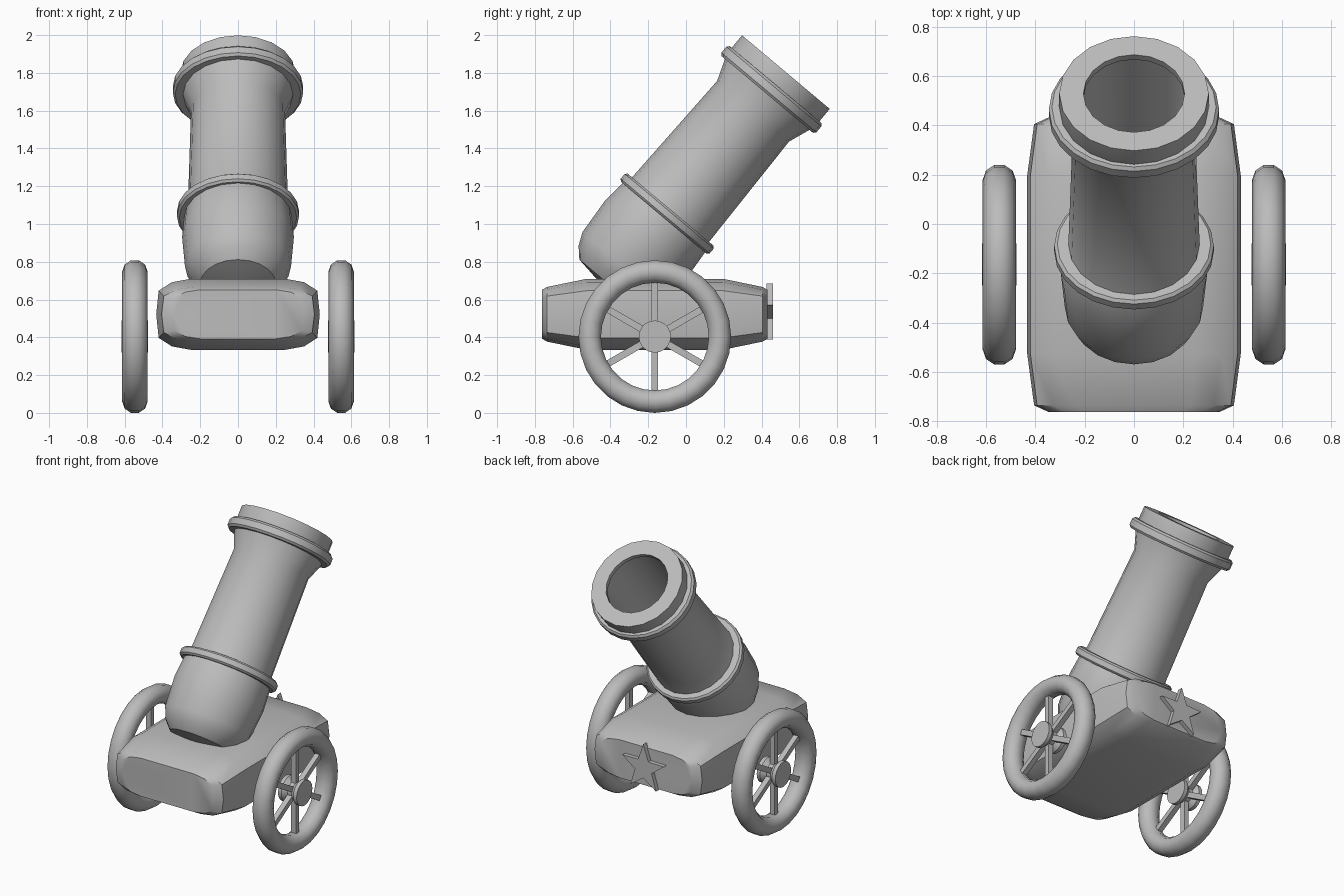
import bpy, bmesh
from math import radians, sin, cos, pi
from mathutils import Matrix, Vector

if "Cube" in bpy.data.objects:
    bpy.data.objects.remove(bpy.data.objects["Cube"], do_unlink=True)

grey = bpy.data.materials.new("plain grey")
grey.use_nodes = True
GREY = (0.5, 0.5, 0.5, 1)
grey.diffuse_color = GREY
grey.node_tree.nodes["Principled BSDF"].inputs["Base Color"].default_value = GREY


def finish(name, bm, matrix=Matrix(), smooth=35):
    """Turn a bmesh into a shaded object."""
    bmesh.ops.remove_doubles(bm, verts=bm.verts, dist=0.0001)
    bmesh.ops.recalc_face_normals(bm, faces=bm.faces)
    mesh = bpy.data.meshes.new(name)
    bm.to_mesh(mesh)
    bm.free()
    mesh.materials.append(grey)
    obj = bpy.data.objects.new(name, mesh)
    bpy.context.collection.objects.link(obj)
    obj.matrix_world = matrix
    if smooth:
        bpy.ops.object.select_all(action="DESELECT")
        obj.select_set(True)
        bpy.context.view_layer.objects.active = obj
        bpy.ops.object.shade_smooth_by_angle(angle=radians(smooth))
    return obj


def skin(rings, closed=False, caps=False):
    """Bridge equal loops of points with quads."""
    bm = bmesh.new()
    loops = [[bm.verts.new(p) for p in ring] for ring in rings]
    n = len(loops[0])
    pairs = list(zip(loops, loops[1:])) + ([(loops[-1], loops[0])] if closed else [])
    for a, b in pairs:
        for i in range(n):
            j = (i + 1) % n
            bm.faces.new((a[i], a[j], b[j], b[i]))
    if caps:
        bm.faces.new(loops[0])
        bm.faces.new(loops[-1])
    return bm


def lathe(profile, sides, closed=False, caps=False):
    """Spin (radius, height) points around local z."""
    turns = [2 * pi * i / sides for i in range(sides)]
    return skin([[(r * cos(a), r * sin(a), h) for a in turns] for r, h in profile],
                closed, caps)


# Barrel: tilted, measured downwards from the muzzle
tilt = Matrix.Translation((0, 0.529, 1.804)) @ Matrix.Rotation(radians(-40), 4, "X")
barrel_profile = [
    (0.06, -1.484), (0.2, -1.463), (0.25, -1.41), (0.281, -1.34), (0.296, -1.14),
    (0.285, -1.0), (0.266, -0.95), (0.249, -0.27), (0.29, -0.16),
    (0.303, -0.09), (0.303, 0), (0.205, 0), (0.205, -0.03),
    (0.225, -0.05), (0.215, -0.9)]
finish("barrel", lathe(barrel_profile, 20, caps=True), tilt)

# Raised bands around the barrel, slightly wide across
for name, radius, height, half in (("breech_band", 0.314, -0.978, 0.028),
                                   ("muzzle_band", 0.335, -0.12, 0.034)):
    band = [(0.24, -half), (radius - 0.012, -half), (radius, -half * 0.6),
            (radius, half * 0.6), (radius - 0.012, half), (0.24, half)]
    finish(name, lathe(band, 24, closed=True),
           tilt @ Matrix.Translation((0, 0, height)) @ Matrix.Diagonal((1.03, 0.98, 1, 1)))

# Carriage: rounded block tapering to both ends
corner = [(0.433, 0.0), (0.42, 0.125), (0.35, 0.17), (0.25, 0.188)]
half_loop = corner + [(-x, z) for x, z in reversed(corner)]
section = half_loop + [(-x, -z) for x, z in half_loop[1:-1]]
stations = [(-0.597, 0.8, 0.69), (-0.57, 0.935, 0.77), (-0.36, 1, 1)]
stations += [(-y, w, h) for y, w, h in reversed(stations)]
block = skin([[(x * w, y, z * h) for x, z in section] for y, w, h in stations], caps=True)
finish("carriage", block, Matrix.Translation((0, -0.165, 0.522)))

# Star plate on the rear of the carriage
outline = []
for i in range(10):
    r = 0.066 if i % 2 else 0.164
    outline.append((r * sin(i * pi / 5), r * cos(i * pi / 5)))
star = skin([[(x, y, z) for x, z in outline] for y in (0.425, 0.46)], caps=True)
finish("star", star, Matrix.Translation((0, 0, 0.52)), smooth=0)

# Wheels: rim, flared hub and six spokes on each side
for side, label in ((1, "left"), (-1, "right")):
    place = (Matrix.Translation((side * 0.546, -0.165, 0.404))
             @ Matrix.Rotation(side * pi / 2, 4, "Y"))
    rim = [(0.342 + 0.062 * cos(a), 0.067 * sin(a))
           for a in (2 * pi * k / 10 + pi / 10 for k in range(10))]
    rim = [(min(r * 1.008, 0.404), h) for r, h in rim]
    finish(label + "_wheel_rim", lathe(rim, 28, closed=True), place, smooth=50)

    hub = [(0.085, -0.07), (0.085, -0.045), (0.06, -0.015),
           (0.06, 0.015), (0.085, 0.045), (0.085, 0.07)]
    finish(label + "_wheel_hub", lathe(hub, 20, caps=True), place)

    spokes = bmesh.new()
    for k in range(6):
        turn = Matrix.Rotation(k * pi / 3, 4, "Z")
        bmesh.ops.create_cube(spokes, size=1, matrix=turn
                              @ Matrix.Translation((0.175, 0, 0))
                              @ Matrix.Diagonal((0.27, 0.036, 0.036, 1)))
    finish(label + "_wheel_spokes", spokes, place, smooth=0)
